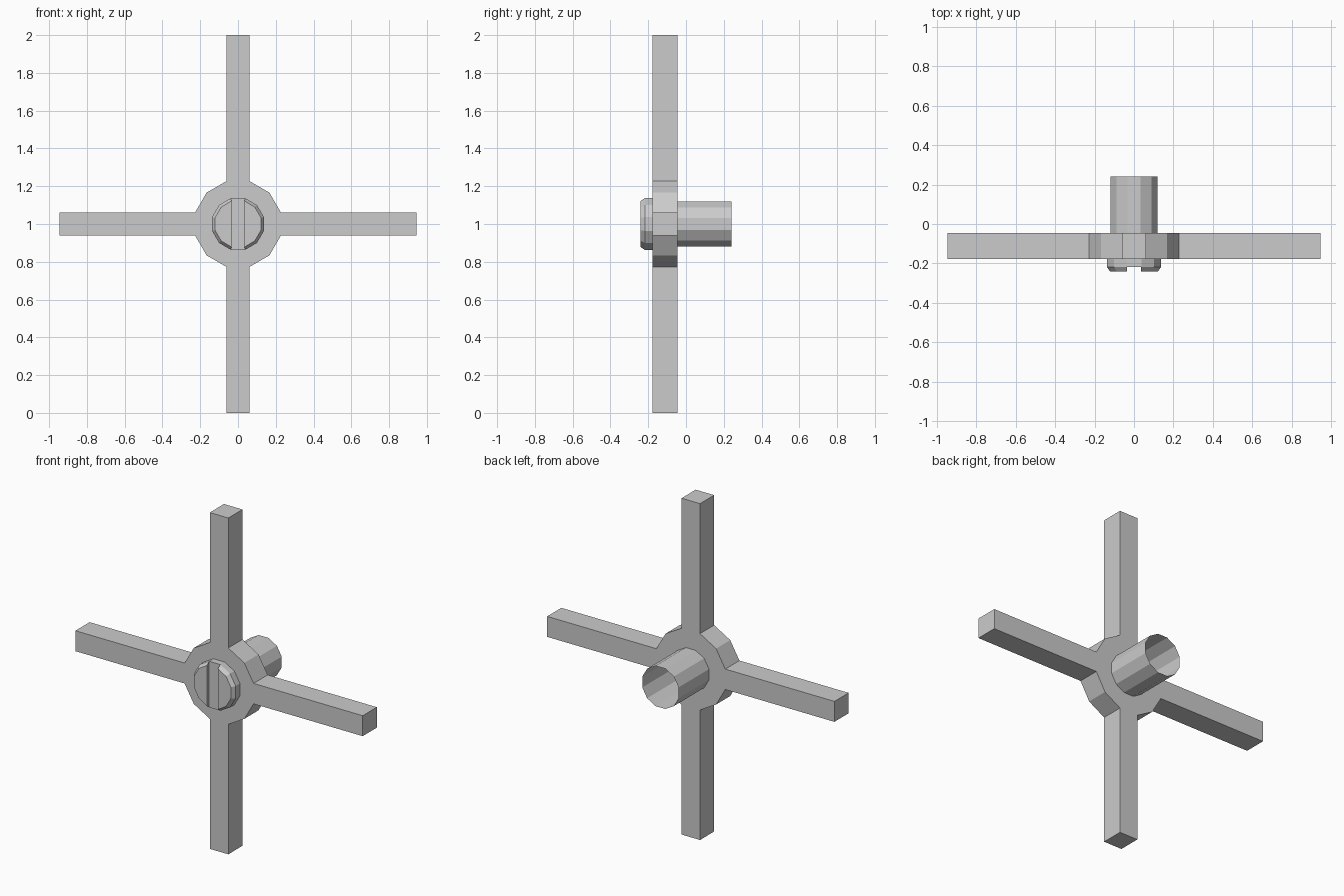
import bpy, bmesh
from math import sin, cos, radians

if "Cube" in bpy.data.objects:
    bpy.data.objects.remove(bpy.data.objects["Cube"])

CENTRE_Z = 1.0


def loft(name, rings, cap_first=True, cap_last=True):
    """Skin a list of (y, [(x, z), ...]) closed sections."""
    bm = bmesh.new()
    loops = [[bm.verts.new((x, y, z + CENTRE_Z)) for x, z in pts] for y, pts in rings]
    n = len(loops[0])
    for a, b in zip(loops, loops[1:]):
        for i in range(n):
            j = (i + 1) % n
            bm.faces.new((a[i], b[i], b[j], a[j]))
    if cap_first:
        bm.faces.new(loops[0])
    if cap_last:
        bm.faces.new(loops[-1][::-1])
    bmesh.ops.recalc_face_normals(bm, faces=bm.faces)
    mesh = bpy.data.meshes.new(name)
    bm.to_mesh(mesh)
    bm.free()
    obj = bpy.data.objects.new(name, mesh)
    bpy.context.collection.objects.link(obj)
    return obj


def ring(r, start=15, count=12):
    angles = [radians(start + 30 * i) for i in range(count)]
    return [(r * cos(a), r * sin(a)) for a in angles]


# Four-armed cross with a twelve-sided hub
HUB_R = 0.235
half = HUB_R * sin(radians(15))
outline = []
for k, reach in enumerate((0.945, 1.0, 0.945, 1.0)):
    c, s = ((1, 0), (0, 1), (-1, 0), (0, -1))[k]
    near, diag = HUB_R * cos(radians(15)), HUB_R * cos(radians(45))
    for u, v in ((near, -half), (reach, -half), (reach, half), (near, half), (diag, diag)):
        outline.append((u * c - v * s, u * s + v * c))
loft("cross_handle", [(-0.178, outline), (-0.045, outline)])

# Open-ended tube at the back
loft("rear_tube", [(-0.045, ring(0.124)), (0.24, ring(0.124))], False, False)

# Screw head disc, whose front is the slot floor
loft("screw_head", [(-0.218, ring(0.142)), (-0.178, ring(0.142))], True, False)


# Chamfered halves either side of the slot
def half_disc(r, side):
    return [(side * (max(x, 0.035) if abs(z) > 0.9 * r else x), z)
            for x, z in ring(r, -75, 6)]


for label, side in (("right", 1), ("left", -1)):
    loft("screw_head_half_" + label,
         [(-0.24, half_disc(0.126, side)), (-0.218, half_disc(0.142, side))], True, False)
